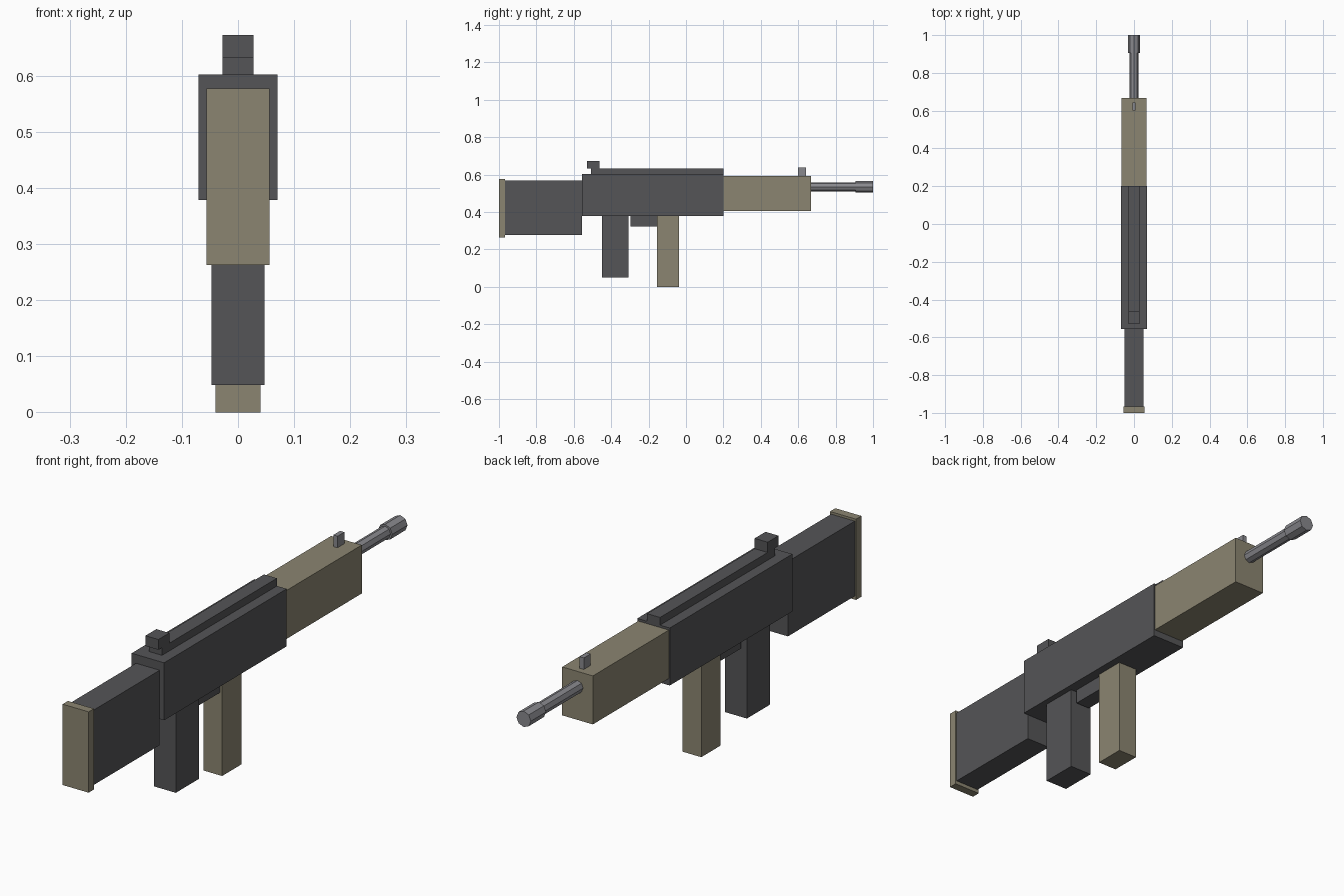
import bpy
from math import pi

if "Cube" in bpy.data.objects:
    bpy.data.objects.remove(bpy.data.objects["Cube"])


def material(name, rgb):
    m = bpy.data.materials.new(name)
    m.diffuse_color = (*rgb, 1)
    m.use_nodes = True
    m.node_tree.nodes["Principled BSDF"].inputs["Base Color"].default_value = m.diffuse_color
    return m


DARK = material("dark_polymer", (0.09, 0.09, 0.095))
TAN = material("olive_tan", (0.26, 0.235, 0.165))
STEEL = material("steel", (0.25, 0.25, 0.27))


def box(name, half_x, y, z, mat):
    """Box centred on x = 0, spanning the given y and z ranges."""
    bpy.ops.mesh.primitive_cube_add(size=1, location=(0, sum(y) / 2, sum(z) / 2))
    ob = bpy.context.object
    ob.name = name
    ob.scale = (2 * half_x, y[1] - y[0], z[1] - z[0])
    bpy.ops.object.transform_apply(location=False, rotation=False, scale=True)
    ob.data.materials.append(mat)


def tube(name, radius, y, z, mat):
    """Eight-sided cylinder lying along y."""
    bpy.ops.mesh.primitive_cylinder_add(
        vertices=8, radius=radius, depth=y[1] - y[0],
        location=(0, sum(y) / 2, z), rotation=(pi / 2, 0, 0))
    ob = bpy.context.object
    ob.name = name
    ob.data.materials.append(mat)


# Shoulder stock
box("butt_plate", 0.056, (-1.0, -0.967), (0.262, 0.577), TAN)
box("stock", 0.051, (-0.967, -0.555), (0.276, 0.568), DARK)

# Body and top rail
box("receiver", 0.07, (-0.555, 0.2), (0.378, 0.602), DARK)
box("top_rail", 0.028, (-0.508, 0.2), (0.602, 0.632), DARK)
box("rear_sight", 0.028, (-0.53, -0.463), (0.632, 0.672), DARK)

# Parts hanging below the body
box("rear_magazine", 0.047, (-0.45, -0.308), (0.049, 0.378), DARK)
box("trigger_guard", 0.03, (-0.297, -0.155), (0.322, 0.378), DARK)
box("front_grip", 0.04, (-0.155, -0.037), (0.0, 0.378), TAN)

# Front end
box("handguard", 0.066, (0.2, 0.668), (0.404, 0.593), TAN)
box("front_sight", 0.009, (0.6, 0.642), (0.593, 0.638), STEEL)
tube("barrel", 0.024, (0.668, 0.906), 0.534, STEEL)
tube("muzzle", 0.031, (0.906, 1.0), 0.534, STEEL)
